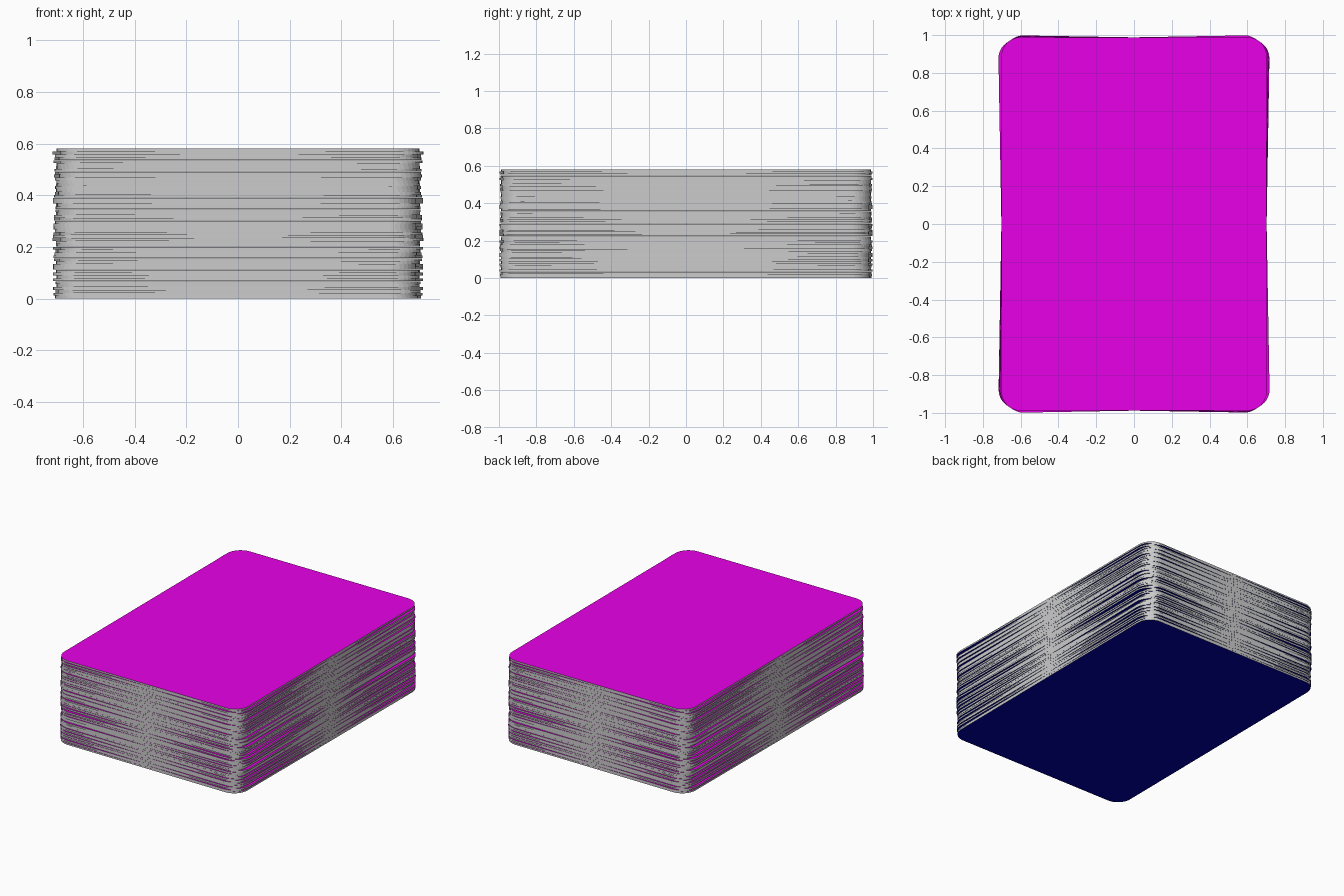
import bpy, bmesh, random
from math import radians, sin, cos, pi

if "Cube" in bpy.data.objects:
    bpy.data.objects.remove(bpy.data.objects["Cube"])

random.seed(7)
HX, HY, RAD = 0.702, 0.988, 0.1     # card half sizes and corner radius
COUNT, HEIGHT = 52, 0.58
PITCH = HEIGHT / COUNT
THICK = PITCH * 0.97
SEG = 8


def colour(name, rgb):
    m = bpy.data.materials.new(name)
    m.diffuse_color = (*rgb, 1)
    m.use_nodes = True
    m.node_tree.nodes["Principled BSDF"].inputs["Base Color"].default_value = m.diffuse_color
    return m


# Rounded card outline, extruded to a thin slab
outline = []
for k, (sx, sy) in enumerate([(1, 1), (-1, 1), (-1, -1), (1, -1)]):
    for i in range(SEG + 1):
        a = k * pi / 2 + i / SEG * pi / 2
        outline.append((sx * (HX - RAD) + RAD * cos(a), sy * (HY - RAD) + RAD * sin(a)))

bm = bmesh.new()
low = [bm.verts.new((x, y, 0)) for x, y in outline]
high = [bm.verts.new((x, y, THICK)) for x, y in outline]
bm.faces.new(high).material_index = 1
bm.faces.new(low[::-1]).material_index = 2
n = len(outline)
for i in range(n):
    j = (i + 1) % n
    bm.faces.new((low[i], low[j], high[j], high[i]))
mesh = bpy.data.meshes.new("card")
bm.to_mesh(mesh)
bm.free()

# Plain grey edge, magenta back, navy face
mesh.materials.append(None)
mesh.materials.append(colour("card_back", (0.8, 0.0, 0.8)))
mesh.materials.append(colour("card_face", (0.0, 0.0, 0.4)))

# Stack of cards, each turned slightly about the vertical axis
for i in range(COUNT):
    card = bpy.data.objects.new(f"card_{i + 1:02d}", mesh)
    bpy.context.collection.objects.link(card)
    turn = 0 if i == COUNT - 1 else random.uniform(-1.05, 1.05)
    card.rotation_euler.z = radians(turn)
    card.location.z = i * PITCH + (PITCH - THICK if i == COUNT - 1 else 0)
